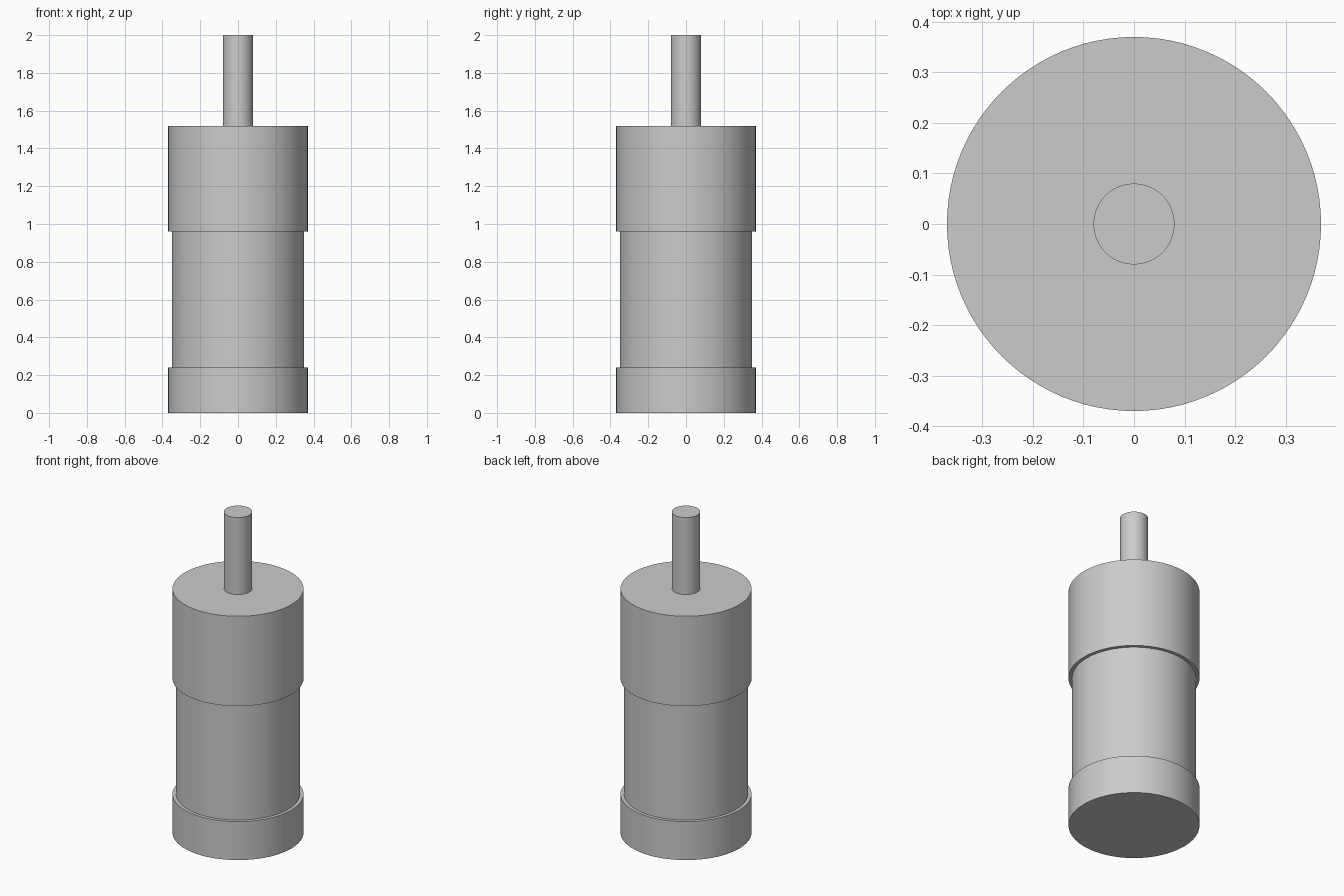
import bpy
import math

cube = bpy.data.objects.get("Cube")
if cube:
    bpy.data.objects.remove(cube, do_unlink=True)

# Single grey metal for every part
GREY = (0.6, 0.6, 0.6, 1.0)
metal = bpy.data.materials.new("grey metal")
metal.use_nodes = True
metal.diffuse_color = GREY
metal.node_tree.nodes["Principled BSDF"].inputs["Base Color"].default_value = GREY


def cylinder(name, radius, bottom, top):
    """Upright smooth cylinder with crisp rims."""
    bpy.ops.mesh.primitive_cylinder_add(
        vertices=96, radius=radius, depth=top - bottom,
        location=(0, 0, (bottom + top) / 2))
    part = bpy.context.object
    part.name = name
    part.data.materials.append(metal)
    bpy.ops.object.shade_smooth_by_angle(angle=math.radians(30))
    return part


# Stacked sections, from the base to the shaft tip
cylinder("end_cap", 0.37, 0.0, 0.24)
cylinder("motor_body", 0.35, 0.24, 0.96)
cylinder("gearbox", 0.37, 0.96, 1.52)
cylinder("output_shaft", 0.08, 1.52, 2.0)
